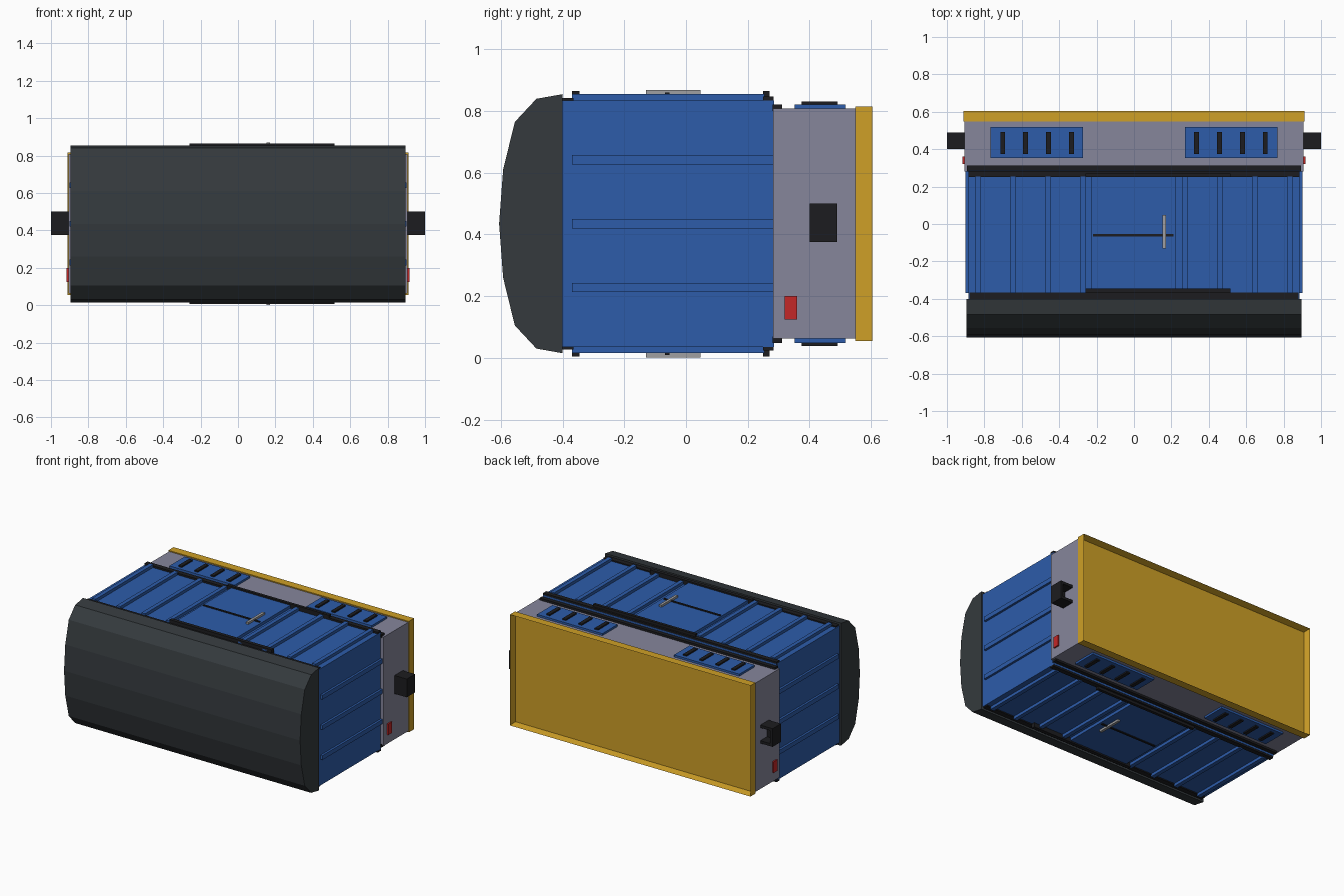
import bpy, bmesh
from mathutils import Vector

if "Cube" in bpy.data.objects:
    bpy.data.objects.remove(bpy.data.objects["Cube"])

ZC = 0.435  # mirror height of the top and bottom sides


def mat(name, r, g, b):
    m = bpy.data.materials.new(name)
    m.diffuse_color = (r, g, b, 1)
    m.use_nodes = True
    m.node_tree.nodes["Principled BSDF"].inputs["Base Color"].default_value = m.diffuse_color
    return m


BLUE = mat("blue_paint", 0.026, 0.107, 0.40)
SLATE = mat("dark_slate", 0.035, 0.042, 0.047)
BLACK = mat("black_metal", 0.012, 0.012, 0.014)
GREY = mat("grey_metal", 0.24, 0.24, 0.33)
STEEL = mat("light_steel", 0.35, 0.35, 0.36)
YELLOW = mat("yellow_paint", 0.62, 0.35, 0.02)
RED = mat("red_lamp", 0.55, 0.02, 0.02)


def finish(name, bm, m):
    bmesh.ops.recalc_face_normals(bm, faces=bm.faces)
    me = bpy.data.meshes.new(name)
    bm.to_mesh(me)
    bm.free()
    me.materials.append(m)
    ob = bpy.data.objects.new(name, me)
    bpy.context.collection.objects.link(ob)
    return ob


def boxes(name, m, items, mx=False, mz=False):
    """One object from (x0, x1, y0, y1, z0, z1) boxes, optionally mirrored in x and z."""
    bm = bmesh.new()
    for x0, x1, y0, y1, z0, z1 in items:
        for sx in ((1, -1) if mx else (1,)):
            for sz in ((1, -1) if mz else (1,)):
                vs = bmesh.ops.create_cube(bm, size=1)["verts"]
                for v in vs:
                    x = x0 + (v.co.x + 0.5) * (x1 - x0)
                    z = z0 + (v.co.z + 0.5) * (z1 - z0)
                    y = y0 + (v.co.y + 0.5) * (y1 - y0)
                    v.co = Vector((x * sx, y, ZC + (z - ZC) * sz))
    return finish(name, bm, m)


# Curved front shell
half = [(-0.40, 0.42), (-0.485, 0.405), (-0.555, 0.33), (-0.593, 0.175)]
profile = half + [(-0.606, 0)] + [(y, -z) for y, z in reversed(half)]
bm = bmesh.new()
face = bm.faces.new([bm.verts.new((-0.895, y, ZC + z)) for y, z in profile])
ext = bmesh.ops.extrude_face_region(bm, geom=[face])["geom"]
bmesh.ops.translate(bm, vec=(1.79, 0, 0),
                    verts=[g for g in ext if isinstance(g, bmesh.types.BMVert)])
finish("front_shell", bm, SLATE)

# Blue container body
boxes("body", BLUE, [(-0.885, 0.885, -0.40, 0.285, 0.035, 0.835)])

# Raised ribs on top, bottom and sides
boxes("top_ribs", BLUE, [(x - 0.014, x + 0.014, -0.37, 0.255, 0.83, 0.855)
                         for x in (0.273, 0.46, 0.647, 0.834)], mx=True, mz=True)
boxes("side_ribs", BLUE, [(0.88, 0.90, -0.37, 0.283, z - 0.015, z + 0.015)
                          for z in (0.228, 0.435, 0.642)], mx=True)

# Sliding doors, their slots, handles and rails
boxes("sliding_door", BLUE, [(-0.227, 0.222, -0.365, 0.255, 0.83, 0.855)], mz=True)
boxes("door_slot", BLACK, [(-0.218, 0.21, -0.068, -0.054, 0.85, 0.860)], mz=True)
boxes("door_handle", STEEL, [(0.152, 0.17, -0.13, 0.047, 0.855, 0.869)], mz=True)
boxes("door_rails", BLACK, [(-0.26, 0.515, -0.37, -0.345, 0.83, 0.865),
                            (-0.26, 0.515, 0.25, 0.27, 0.83, 0.865)], mz=True)

# Full-width black trims
boxes("body_trims", BLACK, [(-0.88, 0.88, -0.40, -0.365, 0.825, 0.843),
                            (-0.885, 0.885, 0.25, 0.283, 0.825, 0.847),
                            (-0.893, 0.893, 0.28, 0.312, 0.80, 0.822)], mz=True)

# Grey base section
boxes("base_section", GREY, [(-0.907, 0.907, 0.282, 0.552, 0.062, 0.808)])

# Yellow end tray with recessed face
bm = bmesh.new()
for v in bmesh.ops.create_cube(bm, size=1)["verts"]:
    v.co = Vector((v.co.x * 1.824, 0.577 + v.co.y * 0.056, ZC + v.co.z * 0.76))
bm.normal_update()
back = [f for f in bm.faces if f.normal.y > 0.9]
bmesh.ops.inset_region(bm, faces=back, thickness=0.016)
bmesh.ops.translate(bm, vec=(0, -0.045, 0), verts=back[0].verts)
finish("end_tray", bm, YELLOW)

# Vent panels with slots
boxes("vent_panels", BLUE, [(0.272, 0.767, 0.352, 0.518, 0.80, 0.822)], mx=True, mz=True)
boxes("vent_slots", BLACK, [(x - 0.013, x + 0.013, 0.375, 0.492, 0.81, 0.831)
                            for x in (0.335, 0.458, 0.58, 0.702)], mx=True, mz=True)

# Side hitch brackets, open at the back
boxes("hitch_bracket", BLACK, [(0.90, 1.0, 0.40, 0.418, 0.375, 0.50),
                               (0.90, 1.0, 0.40, 0.49, 0.375, 0.393),
                               (0.90, 1.0, 0.40, 0.49, 0.482, 0.50),
                               (0.982, 1.0, 0.40, 0.49, 0.375, 0.50)], mx=True)

# Red side lamps
boxes("side_lamp", RED, [(0.90, 0.917, 0.32, 0.36, 0.125, 0.20)], mx=True)
